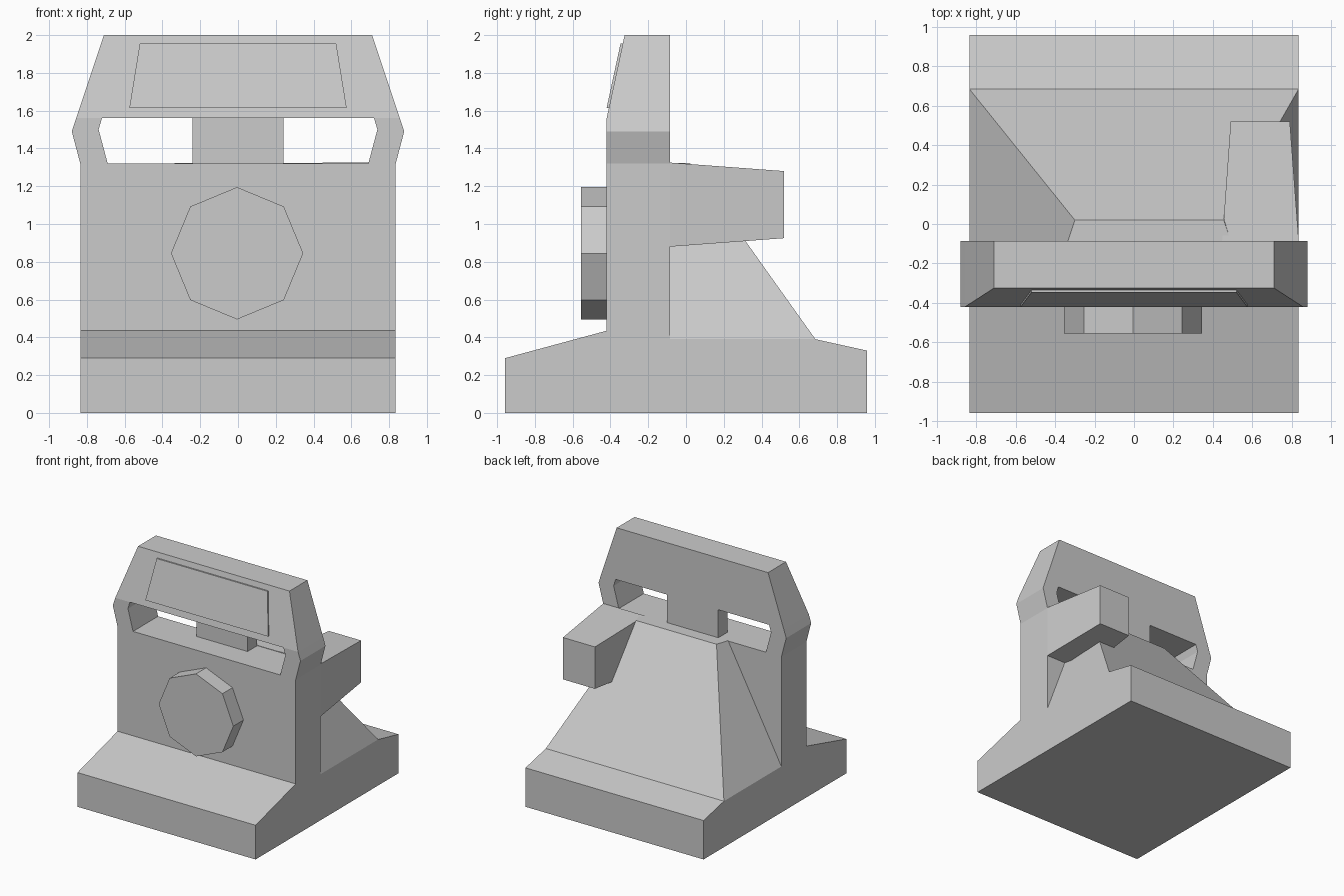
import bpy, bmesh, math

if "Cube" in bpy.data.objects:
    bpy.data.objects.remove(bpy.data.objects["Cube"])


def loft(name, ring_a, ring_b):
    """Closed solid between two matching outlines."""
    bm = bmesh.new()
    a = [bm.verts.new(p) for p in ring_a]
    b = [bm.verts.new(p) for p in ring_b]
    bm.faces.new(a)
    bm.faces.new(b[::-1])
    for i in range(len(a)):
        j = (i + 1) % len(a)
        bm.faces.new((a[i], b[i], b[j], a[j]))
    bmesh.ops.recalc_face_normals(bm, faces=bm.faces)
    mesh = bpy.data.meshes.new(name)
    bm.to_mesh(mesh)
    bm.free()
    obj = bpy.data.objects.new(name, mesh)
    bpy.context.collection.objects.link(obj)
    return obj


def prism_x(name, profile, x0, x1):
    return loft(name, [(x0, y, z) for y, z in profile], [(x1, y, z) for y, z in profile])


def prism_y(name, profile, y0, y1):
    return loft(name, [(x, y0, z) for x, z in profile], [(x, y1, z) for x, z in profile])


def rect(x0, x1, y0, y1, z):
    return [(x0, y0, z), (x1, y0, z), (x1, y1, z), (x0, y1, z)]


FRONT, BACK = -0.42, -0.085

# Base with sloped ends and upright slab
prism_x("base_and_slab", [
    (-0.957, 0), (0.957, 0), (0.957, 0.33), (0.685, 0.39), (BACK, 0.39),
    (BACK, 1.32), (FRONT, 1.32), (FRONT, 0.435), (-0.957, 0.29)], -0.835, 0.835)

# Tapered rear housing
loft("rear_housing", rect(-0.835, 0.835, BACK, 0.685, 0.39),
     [(-0.335, BACK, 1.323), (0.49, BACK, 1.323), (0.455, 0.02, 1.323), (-0.30, 0.02, 1.323)])

# Rear arm on the right side
loft("rear_arm",
     [(x, BACK, z) for x, z in [(0.447, 0.88), (0.835, 0.88), (0.835, 1.325), (0.447, 1.325)]],
     [(x, 0.52, z) for x, z in [(0.49, 0.925), (0.79, 0.925), (0.79, 1.28), (0.49, 1.28)]])

# Octagonal front knob
octagon = [(-0.005 + 0.35 * math.cos(k * math.pi / 4),
            0.845 + 0.35 * math.sin(k * math.pi / 4)) for k in range(8)]
prism_y("front_knob", octagon, -0.555, FRONT)

# Head: upper block with slanted front, neck and side struts
loft("head_block", rect(-0.857, 0.857, FRONT, BACK, 1.56),
     rect(-0.71, 0.71, -0.325, BACK, 2.0))
prism_y("neck", [(-0.24, 1.32), (0.24, 1.32), (0.24, 1.56), (-0.24, 1.56)], -0.215, BACK)
strut = [(0.69, 1.32), (0.835, 1.32), (0.88, 1.49), (0.857, 1.56), (0.72, 1.56), (0.738, 1.5)]
for label, s in (("left", -1), ("right", 1)):
    prism_y(label + "_strut", [(s * x, z) for x, z in strut], FRONT, BACK)


# Two raised window panels lying on the slanted front
def slant(x, z, lift):
    return (x, FRONT + (z - 1.56) * 0.095 / 0.44 - lift, z)


for label, low, high in (("left", (-0.575, -0.07), (-0.52, -0.01)),
                         ("right", (-0.07, 0.575), (-0.01, 0.52))):
    outline = [(low[0], 1.615), (low[1], 1.615), (high[1], 1.955), (high[0], 1.955)]
    loft(label + "_window", [slant(x, z, 0.012) for x, z in outline],
         [slant(x, z, -0.005) for x, z in outline])
